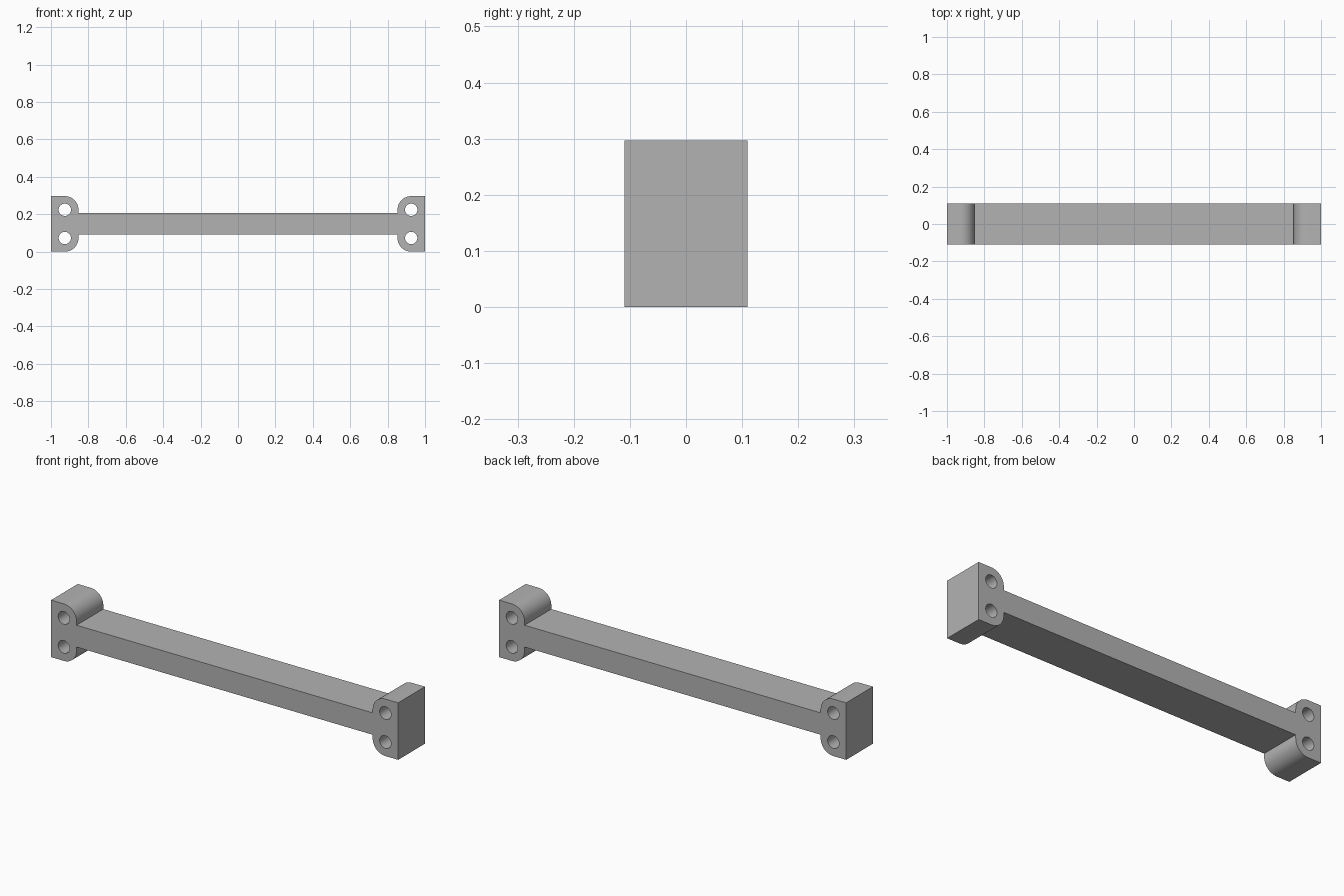
import bpy
import bmesh
from math import cos, sin, pi, radians

if "Cube" in bpy.data.objects:
    bpy.data.objects.remove(bpy.data.objects["Cube"], do_unlink=True)

HALF_LENGTH, HALF_DEPTH, HEIGHT = 1.0, 0.11, 0.297
BLOCK_INNER = 0.853      # inner face of the end blocks
BAR_HALF = 0.057         # half the height of the bar
CORNER, HOLE = 0.073, 0.033
MID = HEIGHT / 2


def arc(cx, cz, radius, start, end, steps):
    angles = [start + (end - start) * i / steps for i in range(steps + 1)]
    return [(cx + radius * cos(a), cz + radius * sin(a)) for a in angles]


def add_spline(curve, points):
    spline = curve.splines.new("POLY")
    spline.points.add(len(points) - 1)
    for point, (x, z) in zip(spline.points, points):
        point.co = (x, z, 0, 1)
    spline.use_cyclic_u = True


# Upper right quarter of the outline, then mirrored up-down and left-right
quarter = [(HALF_LENGTH, HEIGHT)]
quarter += arc(BLOCK_INNER + CORNER, HEIGHT - CORNER, CORNER, pi / 2, pi, 16)
quarter += [(BLOCK_INNER, MID + BAR_HALF)]
right = [(x, HEIGHT - z) for x, z in reversed(quarter)] + quarter
outline = right + [(-x, z) for x, z in reversed(right)]

curve = bpy.data.curves.new("bracket_bar", "CURVE")
curve.dimensions = "2D"
curve.fill_mode = "BOTH"
curve.extrude = HALF_DEPTH
add_spline(curve, outline)

# Four bolt holes, concentric with the rounded corners
for side in (-1, 1):
    for level in (-1, 1):
        hole = arc(side * (BLOCK_INNER + CORNER), MID + level * (MID - CORNER),
                   HOLE, 0, 2 * pi, 32)
        add_spline(curve, hole[:-1])

# Turn the profile upright and make it a solid mesh
bar = bpy.data.objects.new("bracket_bar", curve)
bpy.context.collection.objects.link(bar)
bar.rotation_euler.x = pi / 2
bpy.ops.object.select_all(action="DESELECT")
bar.select_set(True)
bpy.context.view_layer.objects.active = bar
bpy.ops.object.convert(target="MESH")
bar = bpy.context.object
bpy.ops.object.transform_apply(location=False, rotation=True, scale=False)

bm = bmesh.new()
bm.from_mesh(bar.data)
bmesh.ops.remove_doubles(bm, verts=bm.verts, dist=0.0001)
bmesh.ops.recalc_face_normals(bm, faces=bm.faces)
bm.to_mesh(bar.data)
bm.free()
bpy.ops.object.shade_smooth_by_angle(angle=radians(30))

# Plain grey finish
grey = bpy.data.materials.new("grey")
grey.use_nodes = True
colour = (0.45, 0.45, 0.45, 1)
grey.diffuse_color = colour
grey.node_tree.nodes["Principled BSDF"].inputs["Base Color"].default_value = colour
bar.data.materials.clear()
bar.data.materials.append(grey)
